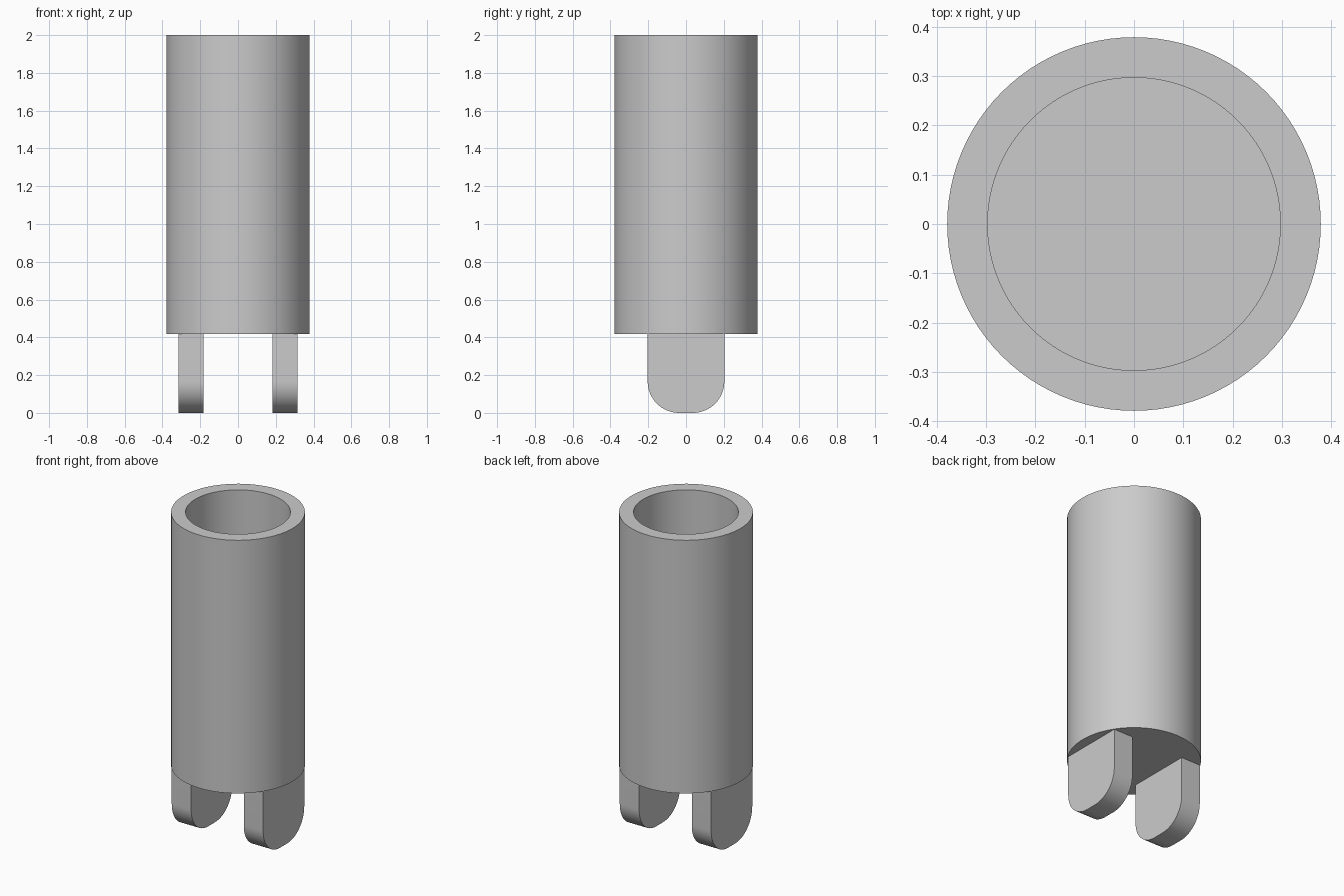
import bpy, bmesh
from math import cos, sin, pi, radians

cube = bpy.data.objects.get("Cube")
if cube:
    bpy.data.objects.remove(cube, do_unlink=True)

grey = bpy.data.materials.new("light grey")
grey.use_nodes = True
COLOUR = (0.6, 0.6, 0.6, 1)
grey.diffuse_color = COLOUR
grey.node_tree.nodes["Principled BSDF"].inputs["Base Color"].default_value = COLOUR


def finish(name, bm):
    """Turn a bmesh into a smooth shaded object with sharp edges kept."""
    bmesh.ops.recalc_face_normals(bm, faces=bm.faces)
    mesh = bpy.data.meshes.new(name)
    bm.to_mesh(mesh)
    bm.free()
    mesh.materials.append(grey)
    obj = bpy.data.objects.new(name, mesh)
    bpy.context.collection.objects.link(obj)
    bpy.ops.object.select_all(action='DESELECT')
    obj.select_set(True)
    bpy.context.view_layer.objects.active = obj
    bpy.ops.object.shade_smooth_by_angle(angle=radians(30))


# Tubular body: rings of a closed-bottom cup, bridged one to the next
OUTER, BORE, BASE, FLOOR, TOP, SIDES = 0.379, 0.297, 0.418, 0.5, 2.0, 96
bm = bmesh.new()
rings = []
for r, z in [(OUTER, BASE), (OUTER, TOP), (BORE, TOP), (BORE, FLOOR)]:
    rings.append([bm.verts.new((r * cos(2 * pi * i / SIDES), r * sin(2 * pi * i / SIDES), z))
                  for i in range(SIDES)])
for low, high in zip(rings, rings[1:]):
    for i in range(SIDES):
        j = (i + 1) % SIDES
        bm.faces.new((low[i], low[j], high[j], high[i]))
bm.faces.new(rings[0])
bm.faces.new(rings[-1])
finish("tube_body", bm)

# Two prongs: plates with rounded lower corners
HALF, CORNER, STEPS = 0.203, 0.167, 16
INNER_X, OUTER_X = 0.182, 0.316
profile = [(HALF, BASE)]
for centre, start in ((HALF - CORNER, 0), (CORNER - HALF, -pi / 2)):
    for i in range(STEPS + 1):
        a = start - i * pi / 2 / STEPS
        profile.append((centre + CORNER * cos(a), CORNER + CORNER * sin(a)))
profile.append((-HALF, BASE))

for name, side in (("left_prong", 1), ("right_prong", -1)):
    bm = bmesh.new()
    face = bm.faces.new([bm.verts.new((side * INNER_X, y, z)) for y, z in profile])
    new = bmesh.ops.extrude_face_region(bm, geom=[face], use_keep_orig=True)["geom"]
    bmesh.ops.translate(bm, verts=[v for v in new if isinstance(v, bmesh.types.BMVert)],
                        vec=(side * (OUTER_X - INNER_X), 0, 0))
    finish(name, bm)
